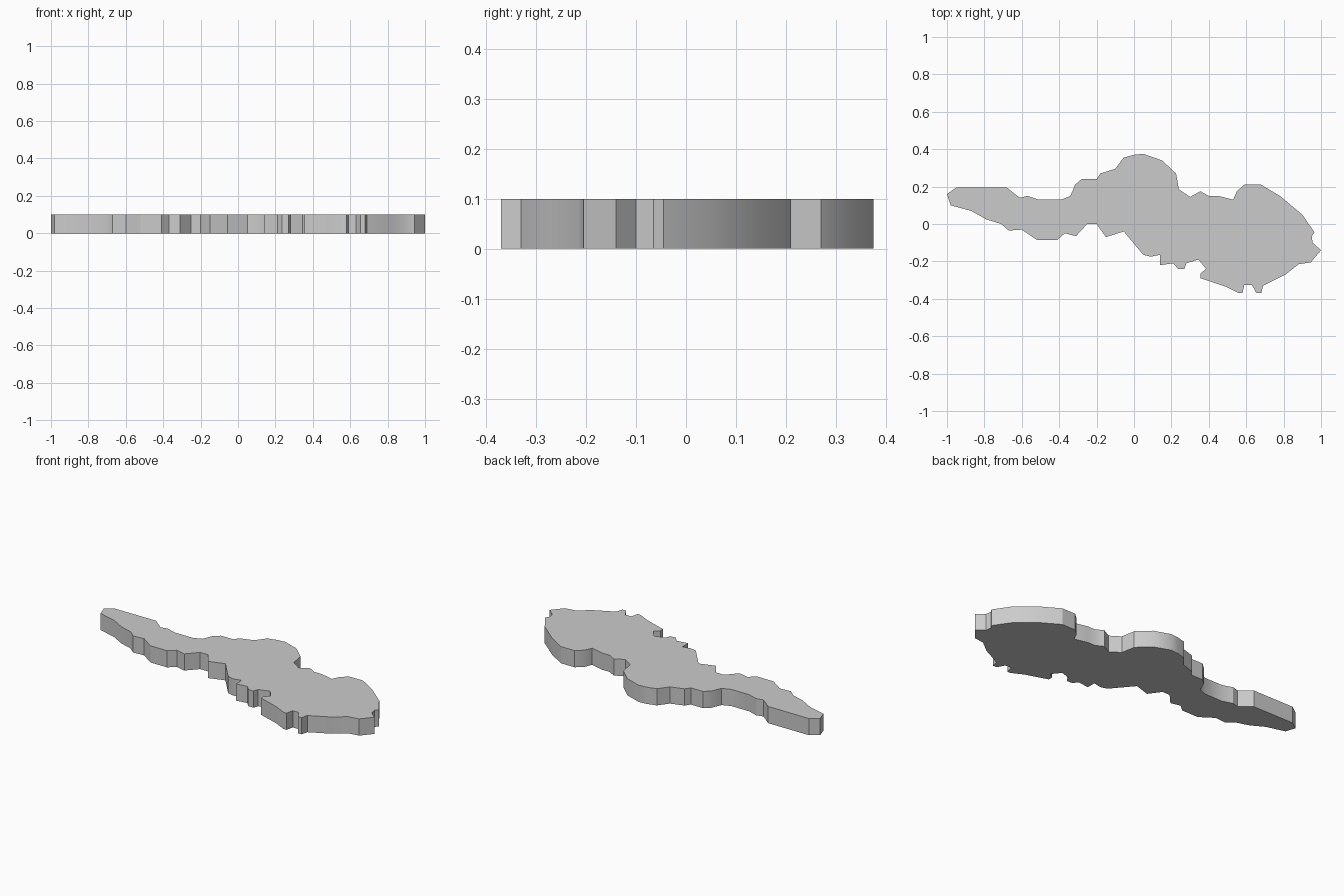
import bpy, bmesh

HEIGHT = 0.1

# upper outline, left to right
upper = [(-1, .16), (-.95, .195), (-.68, .195), (-.63, .155), (-.61, .14), (-.57, .15),
         (-.51, .13), (-.39, .13), (-.34, .15), (-.315, .21), (-.28, .24), (-.20, .24),
         (-.18, .27), (-.10, .295), (-.055, .355), (0, .37), (.05, .375), (.15, .34),
         (.225, .27), (.24, .185), (.30, .145), (.355, .175), (.40, .15), (.45, .15),
         (.53, .13), (.55, .175), (.59, .21), (.68, .21), (.78, .15), (.90, .05), (.965, -.045)]

# lower outline, right to left
lower = [(.95, -.065), (.955, -.10), (1, -.14), (.945, -.205), (.88, -.215), (.81, -.27),
         (.69, -.33), (.68, -.37), (.655, -.37), (.63, -.325), (.59, -.325), (.58, -.37),
         (.56, -.37), (.49, -.335), (.355, -.29), (.355, -.265), (.385, -.24), (.345, -.19),
         (.28, -.21), (.27, -.24), (.235, -.24), (.21, -.21), (.14, -.22), (.14, -.165),
         (.09, -.175), (.05, -.165), (-.055, -.04), (-.15, -.07), (-.20, 0), (-.25, 0),
         (-.31, -.065), (-.37, -.05), (-.41, -.085), (-.52, -.085), (-.60, -.03),
         (-.67, -.035), (-.71, 0), (-.79, .025), (-.87, .07), (-.98, .1)]

# flat plate: outline face raised to its thickness
bm = bmesh.new()
base = bm.faces.new([bm.verts.new((x, y, 0)) for x, y in upper + lower])
raised = bmesh.ops.extrude_face_region(bm, geom=[base], use_keep_orig=True)["geom"]
bmesh.ops.translate(bm, vec=(0, 0, HEIGHT),
                    verts=[g for g in raised if isinstance(g, bmesh.types.BMVert)])
bmesh.ops.recalc_face_normals(bm, faces=bm.faces)
mesh = bpy.data.meshes.new("outline_plate")
bm.to_mesh(mesh)
bm.free()
plate = bpy.data.objects.new("outline_plate", mesh)
bpy.context.collection.objects.link(plate)

# soften the gently curving parts of the rim, keep corners sharp
bpy.context.view_layer.objects.active = plate
plate.select_set(True)
bpy.ops.object.shade_smooth_by_angle(angle=0.52)
